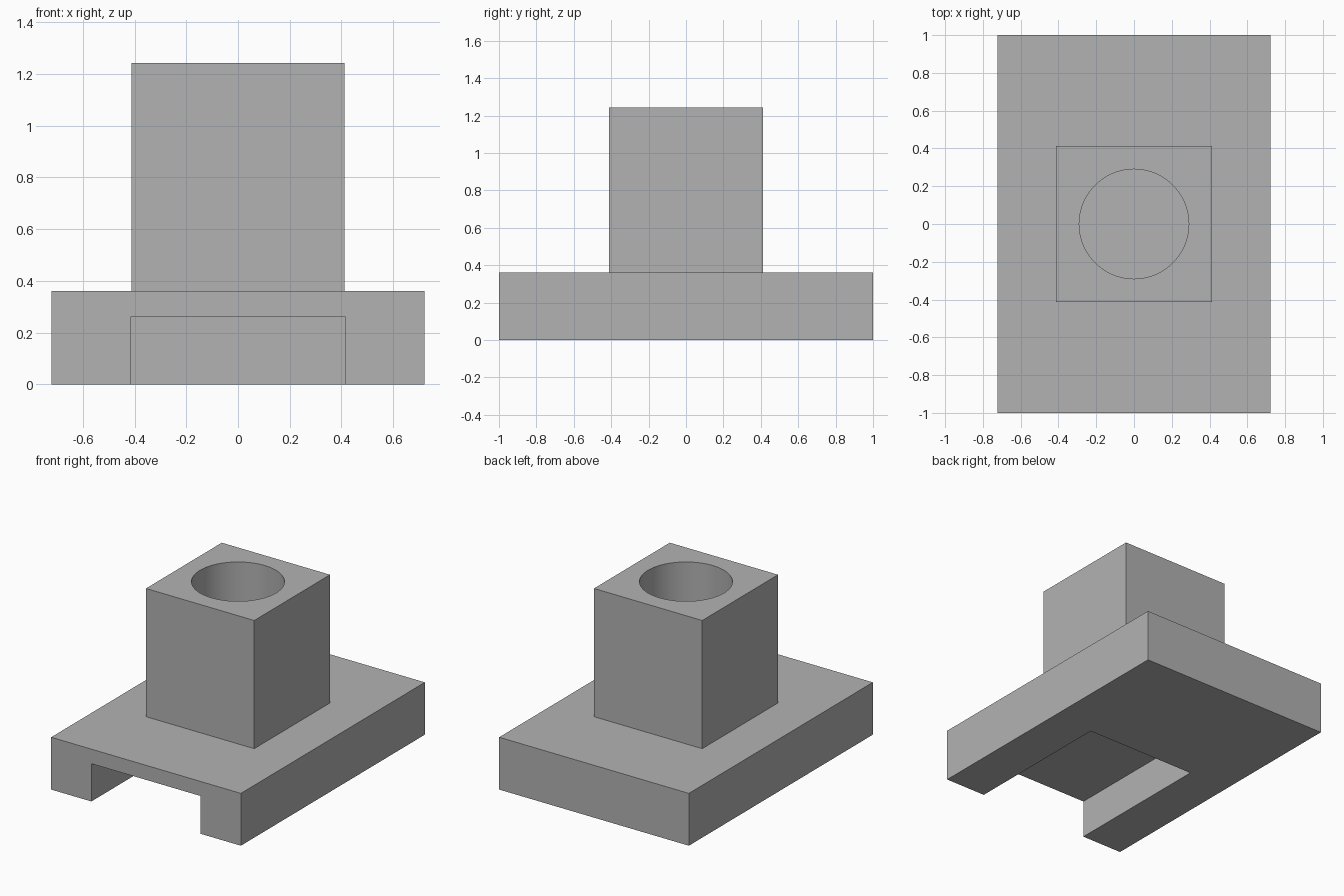
import bpy

cube = bpy.data.objects.get("Cube")
if cube:
    bpy.data.objects.remove(cube, do_unlink=True)

# Main sizes
BASE_W, BASE_L, BASE_H = 1.444, 2.0, 0.36
TOWER_W, TOP = 0.824, 1.242
SLOT_W, SLOT_H, SLOT_END = 0.832, 0.26, 0.065
HOLE_R = 0.29

grey = bpy.data.materials.new("plain grey")
grey.use_nodes = True
colour = (0.448, 0.448, 0.448, 1)
grey.diffuse_color = colour
grey.node_tree.nodes["Principled BSDF"].inputs["Base Color"].default_value = colour


def block(name, x, y, z):
    """Box filling the given (low, high) ranges."""
    spans = (x, y, z)
    bpy.ops.mesh.primitive_cube_add(size=1, location=[(a + b) / 2 for a, b in spans])
    ob = bpy.context.object
    ob.name = name
    ob.scale = [b - a for a, b in spans]
    bpy.ops.object.transform_apply(location=True, rotation=False, scale=True)
    ob.data.materials.append(grey)
    return ob


def combine(target, tool, operation):
    """Apply a boolean and remove the tool object."""
    mod = target.modifiers.new(tool.name, "BOOLEAN")
    mod.object, mod.operation, mod.solver = tool, operation, "EXACT"
    bpy.context.view_layer.objects.active = target
    bpy.ops.object.modifier_apply(modifier=mod.name)
    bpy.data.objects.remove(tool, do_unlink=True)


# Base plate with a square tower rising from its middle
body = block("slotted_base_and_tower", (-BASE_W / 2, BASE_W / 2),
             (-BASE_L / 2, BASE_L / 2), (0, BASE_H))
half = TOWER_W / 2
tower = block("tower", (-half, half), (-half, half), (BASE_H - 0.05, TOP))
combine(body, tower, "UNION")

# Slot under the base, open at the front
slot = block("slot", (-SLOT_W / 2, SLOT_W / 2), (-1.2, SLOT_END), (-0.2, SLOT_H))
combine(body, slot, "DIFFERENCE")

# Round blind socket down the tower
bpy.ops.mesh.primitive_cylinder_add(vertices=96, radius=HOLE_R, depth=1,
                                    location=(0, 0, BASE_H + 0.5))
socket = bpy.context.object
socket.name = "socket"
socket.data.materials.append(grey)
combine(body, socket, "DIFFERENCE")

# Smooth socket wall, sharp edges elsewhere
bpy.ops.object.select_all(action="DESELECT")
body.select_set(True)
bpy.context.view_layer.objects.active = body
bpy.ops.object.shade_smooth_by_angle()
